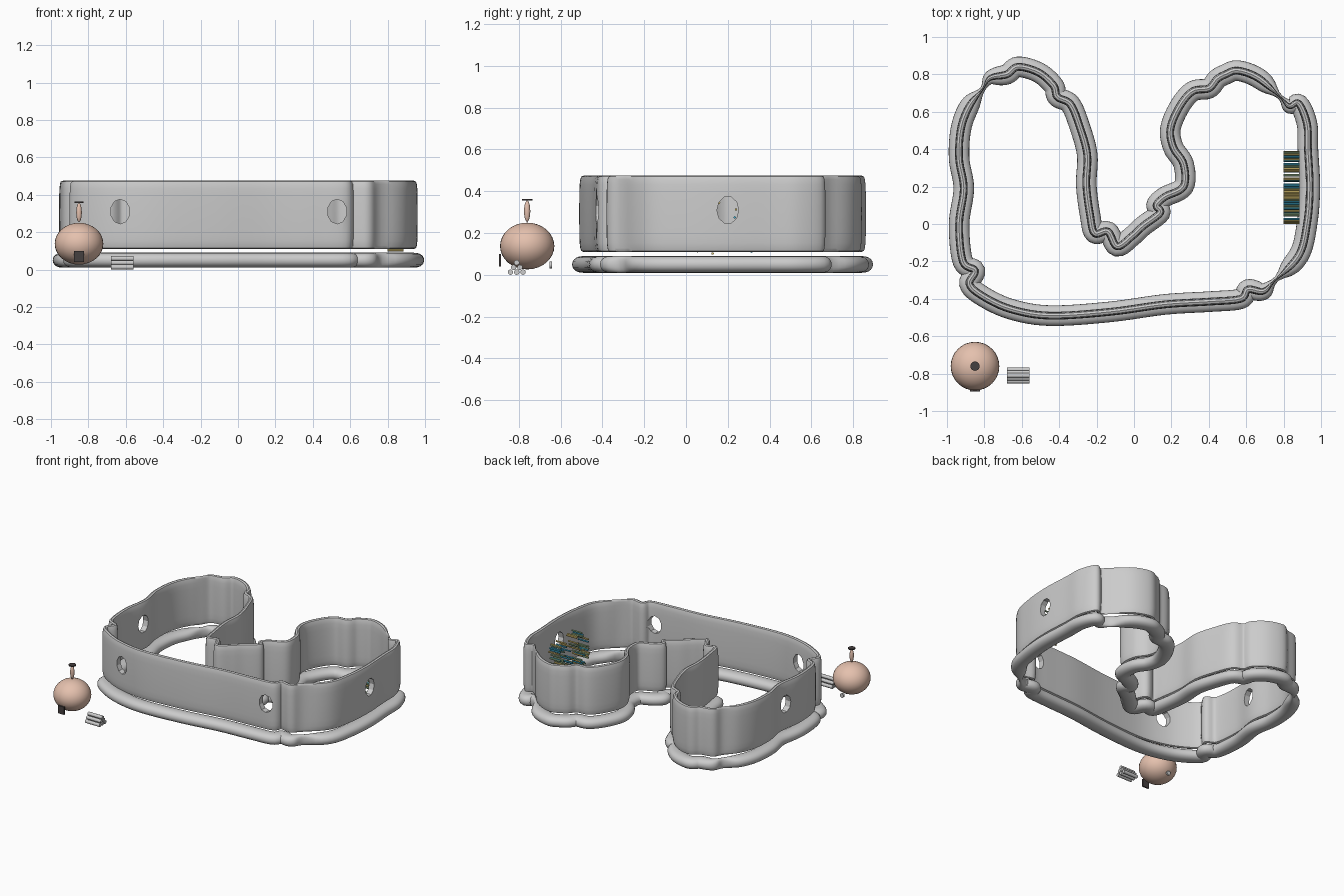
import bpy, bmesh, math, random
from mathutils import Vector, Matrix

if "Cube" in bpy.data.objects:
    bpy.data.objects.remove(bpy.data.objects["Cube"])

random.seed(4)
# centre line of the two-lobed plan, clockwise from the front left corner
PLAN = [(-.88, -.32), (-.85, -.25), (-.915, -.2), (-.935, 0), (-.91, .19), (-.935, .35), (-.925, .51),
        (-.88, .63), (-.81, .72), (-.77, .78), (-.68, .8), (-.62, .84), (-.51, .81), (-.43, .74),
        (-.41, .68), (-.34, .64), (-.29, .52), (-.25, .37), (-.255, .21), (-.235, .05), (-.21, -.05),
        (-.14, -.04), (-.09, -.12), (-.01, -.065), (.05, -.01), (.14, .06), (.12, .1), (.165, .145),
        (.265, .2), (.265, .32), (.21, .41), (.195, .51), (.245, .63), (.315, .71), (.4, .725),
        (.445, .775), (.49, .8), (.555, .82), (.665, .78), (.78, .68), (.83, .63), (.88, .645),
        (.925, .535), (.93, .4), (.94, .19), (.925, 0), (.88, -.17), (.745, -.31), (.69, -.36),
        (.61, -.35), (.57, -.4), (.405, -.415), (.165, -.43), (-.13, -.47), (-.45, -.49),
        (-.66, -.455), (-.81, -.385)]
PINCHES = [Vector(p) for p in ((-.8, .72), (.78, .68), (.76, -.3))]


def smooth_loop(pts, steps=6):
    pts = [Vector(p) for p in pts]
    out, n = [], len(pts)
    for i in range(n):
        a, b, c, d = (pts[(i + k) % n] for k in (-1, 0, 1, 2))
        for s in range(steps):
            t = s / steps
            out.append(.5 * (2 * b + (c - a) * t + (2 * a - 5 * b + 4 * c - d) * t * t
                             + (3 * b - a - 3 * c + d) * t ** 3))
    return out


def material(name, color):
    m = bpy.data.materials.new(name)
    m.diffuse_color = (*color, 1)
    m.use_nodes = True
    m.node_tree.nodes["Principled BSDF"].inputs["Base Color"].default_value = m.diffuse_color
    return m


def finish(bm, name, mat=None, smooth=40):
    bmesh.ops.recalc_face_normals(bm, faces=bm.faces)
    me = bpy.data.meshes.new(name)
    bm.to_mesh(me)
    bm.free()
    ob = bpy.data.objects.new(name, me)
    bpy.context.collection.objects.link(ob)
    if mat:
        me.materials.append(mat)
    for o in bpy.context.selected_objects:
        o.select_set(False)
    bpy.context.view_layer.objects.active = ob
    ob.select_set(True)
    if smooth:
        bpy.ops.object.shade_smooth_by_angle(angle=math.radians(smooth))
    return ob


def sweep(name, half_width, z0, z1, power, sides=20):
    """Sweep a rounded section round the plan, narrowing at the pinches."""
    path = smooth_loop(PLAN)
    n = len(path)
    bm = bmesh.new()
    rings = []
    for i, p in enumerate(path):
        t = (path[(i + 2) % n] - path[i - 2]).normalized()
        nrm = Vector((-t.y, t.x))
        near = min((p - q).length for q in PINCHES)
        w = half_width * (1 - .75 * math.exp(-(near / .07) ** 2))
        ring = []
        for k in range(sides):
            a = math.tau * k / sides
            c, s = math.cos(a), math.sin(a)
            u = math.copysign(abs(c) ** power, c) * w
            v = math.copysign(abs(s) ** power, s)
            q = p + nrm * u
            ring.append(bm.verts.new((q.x, q.y, (z0 + z1) / 2 + v * (z1 - z0) / 2)))
        rings.append(ring)
    for i in range(n):
        a, b = rings[i], rings[(i + 1) % n]
        for k in range(sides):
            j = (k + 1) % sides
            bm.faces.new((a[k], a[j], b[j], b[k]))
    return finish(bm, name)


def add_cylinder(bm, axis, center, length, r1, r2, sides=12):
    rot = {'X': Matrix.Rotation(math.pi / 2, 4, 'Y'),
           'Y': Matrix.Rotation(math.pi / 2, 4, 'X'), 'Z': Matrix()}[axis]
    scale = Matrix.Diagonal((1, 1, r2 / r1, 1))
    bmesh.ops.create_cone(bm, cap_ends=True, segments=sides, radius1=r1, radius2=r1, depth=length,
                          matrix=Matrix.Translation(center) @ scale @ rot)


# footing and wall
sweep("footing", .055, .01, .09, .9)
wall = sweep("wall", .021, .11, .475, .5)

# window openings
bm = bmesh.new()
for axis, c in (('Y', (-.63, -.46, .31)), ('Y', (.53, -.41, .31)),
                ('X', (.94, .2, .31)), ('X', (-.92, .15, .31))):
    add_cylinder(bm, axis, c, .2, .052, .066, 10)
cutter = finish(bm, "window_cutter", smooth=0)
cutter.hide_render = True
mod = wall.modifiers.new("windows", 'BOOLEAN')
mod.operation, mod.solver, mod.object = 'DIFFERENCE', 'EXACT', cutter
bpy.context.view_layer.objects.active = wall
bpy.ops.object.modifier_apply(modifier=mod.name)
bpy.data.objects.remove(cutter)

# coloured bottles beside the right wall
for name, col in (("blue", (.05, .4, .6)), ("amber", (.65, .5, .15)), ("green", (.3, .45, .25))):
    bm = bmesh.new()
    for _ in range(26):
        c = (.8425, random.uniform(0, .385), random.uniform(.1, .36))
        add_cylinder(bm, 'X', c, .085, .006, .006, 8)
    finish(bm, name + "_bottles", material(name + "_glass", col))

# round oven
clay = material("clay", (.78, .53, .42))
dark = material("iron", (.06, .05, .05))
bm = bmesh.new()
bmesh.ops.create_uvsphere(bm, u_segments=32, v_segments=16, radius=.13,
                          matrix=Matrix.Translation((-.85, -.76, .138)) @ Matrix.Diagonal((1, 1, .86, 1)))
finish(bm, "oven_dome", clay, 60)
bm = bmesh.new()
bmesh.ops.create_uvsphere(bm, u_segments=16, v_segments=10, radius=.015,
                          matrix=Matrix.Translation((-.85, -.76, .305)) @ Matrix.Diagonal((1, 1, 3.4, 1)))
finish(bm, "oven_chimney", clay, 60)
bm = bmesh.new()
add_cylinder(bm, 'Z', (-.85, -.76, .36), .008, .025, .025, 20)
finish(bm, "chimney_cap", dark)
bm = bmesh.new()
bmesh.ops.create_cube(bm, size=1, matrix=Matrix.Translation((-.85, -.89, .07))
                      @ Matrix.Diagonal((.052, .01, .058, 1)))
finish(bm, "oven_door", dark, 0)
bm = bmesh.new()
add_cylinder(bm, 'Y', (-.85, -.648, .047), .012, .016, .016)
finish(bm, "oven_vent")

# stacked logs
bm = bmesh.new()
for row in range(3):
    for k in range(3 - row):
        add_cylinder(bm, 'X', (-.62, -.84 + .03 * k + .015 * row, .013 + .023 * row), .12, .013, .013)
finish(bm, "log_pile")
